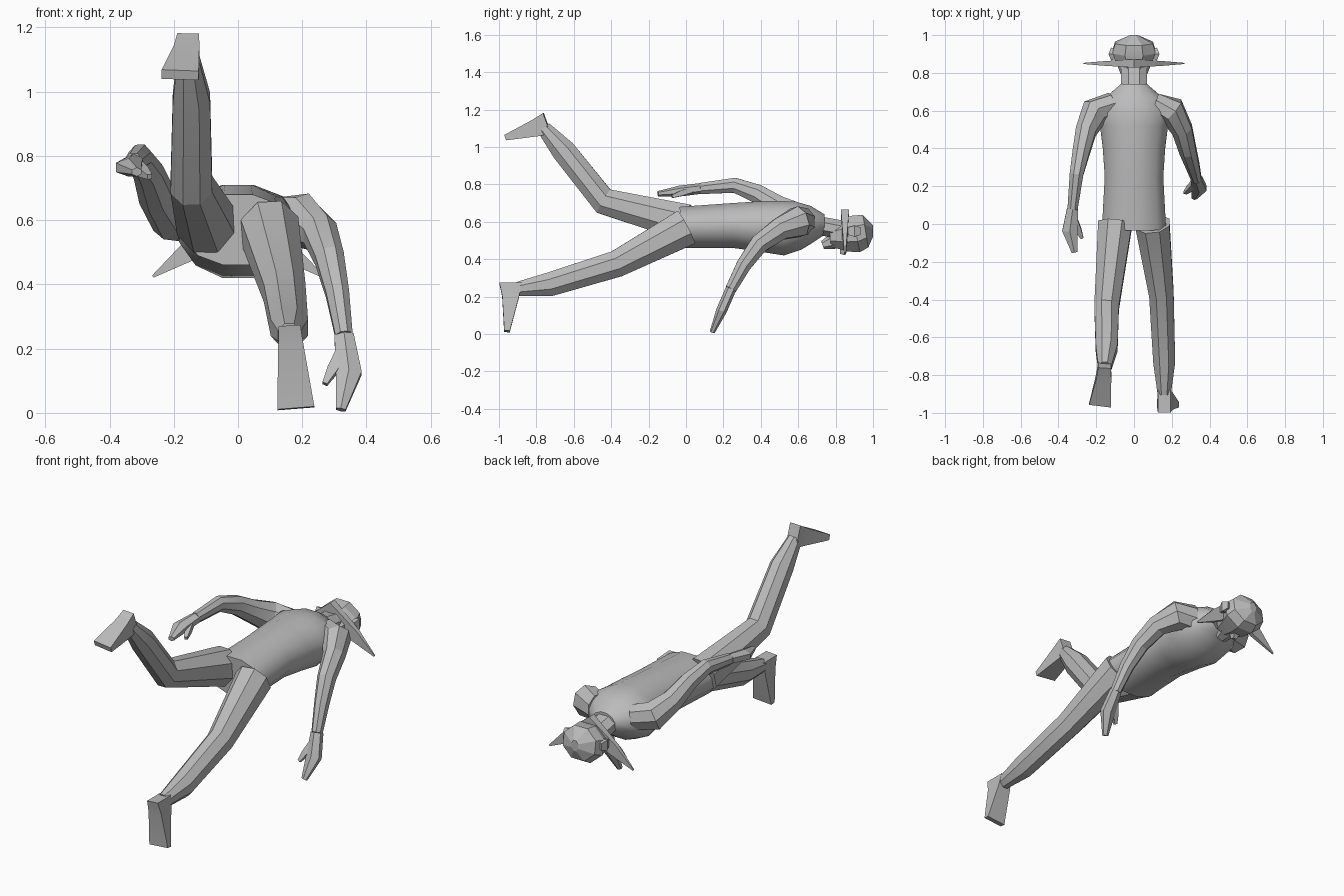
import bpy, bmesh, math
from mathutils import Vector

if "Cube" in bpy.data.objects:
    bpy.data.objects.remove(bpy.data.objects["Cube"])

grey = bpy.data.materials.new("plain grey")
grey.use_nodes = True
grey.diffuse_color = (.5, .5, .5, 1)
grey.node_tree.nodes["Principled BSDF"].inputs["Base Color"].default_value = grey.diffuse_color

ACROSS = Vector((1, 0, 0))
ALONG = Vector((0, 1, 0))


def ring_around(centre, tangent, hint, width, depth, sides):
    """Points of one flat-sided ring standing square to the tangent."""
    across = (hint - tangent * hint.dot(tangent)).normalized()
    deep = tangent.cross(across)
    grow = 1 / math.cos(math.pi / sides)
    angles = [math.tau * (k + .5) / sides for k in range(sides)]
    return [centre + grow * (across * math.cos(a) * width + deep * math.sin(a) * depth)
            for a in angles]


def loft(name, path, widths, depths, sides=8, hint=ACROSS, smooth_angle=15):
    """Skin a closed tube along a path of points with given half widths and depths."""
    path = [Vector(point) for point in path]
    before, after = path[:1] + path[:-1], path[1:] + path[-1:]
    bm = bmesh.new()
    loops = []
    for centre, back, ahead, width, depth in zip(path, before, after, widths, depths):
        tangent = (ahead - back).normalized()
        points = ring_around(centre, tangent, hint, width, depth, sides)
        loops.append([bm.verts.new(point) for point in points])
    for lower, upper in zip(loops, loops[1:]):
        for k in range(sides):
            following = (k + 1) % sides
            bm.faces.new((lower[k], lower[following], upper[following], upper[k]))
    for cap in (loops[0], loops[-1]):
        bm.faces.new(cap)
    bmesh.ops.recalc_face_normals(bm, faces=bm.faces)
    mesh = bpy.data.meshes.new(name)
    bm.to_mesh(mesh)
    bm.free()
    mesh.materials.append(grey)
    part = bpy.data.objects.new(name, mesh)
    bpy.context.collection.objects.link(part)
    bpy.ops.object.select_all(action="DESELECT")
    part.select_set(True)
    bpy.context.view_layer.objects.active = part
    bpy.ops.object.shade_smooth_by_angle(angle=math.radians(smooth_angle))


def scaled(values, factor):
    return [value * factor for value in values]


def arm(side, shoulder, deltoid, elbow, forearm, wrist, fingertip, thumb_tip):
    """Arm, flat hand and thumb posed by their joints."""
    wrist, fingertip, thumb_tip = Vector(wrist), Vector(fingertip), Vector(thumb_tip)
    root = Vector((math.copysign(.11, wrist.x), .63, .6))
    thickness = (.07, .08, .06, .05, .04, .03)
    loft(side + "_arm", (root, shoulder, deltoid, elbow, forearm, wrist),
         scaled(thickness, .9), thickness)
    knuckles = wrist.lerp(fingertip, .5)
    knuckles.x += math.copysign(.02, wrist.x)
    loft(side + "_hand", (wrist, knuckles, fingertip),
         (.03, .04, .015), (.025, .025, .012), sides=6)
    thumb_root = wrist.lerp(fingertip, .2)
    loft(side + "_thumb", (thumb_root, thumb_root.lerp(thumb_tip, .6), thumb_tip),
         (.02, .016, .008), (.016, .014, .008), sides=4)


def leg(side, hip, knee, cuff, ankle, heel, instep, toe):
    """Trouser leg with a narrow ankle, and a wedge foot."""
    widths = (.09, .065, .058, .035)
    loft(side + "_leg", (hip, knee, cuff, ankle), widths, scaled(widths, 1.1))
    loft(side + "_foot", (heel, instep, toe), (.034, .04, .058), (.06, .045, .015), sides=4)


# Torso lying face down, and the neck
loft("torso",
     [(0, y, z) for y, z in ((-.03, .57), (.25, .58), (.4, .575), (.52, .565), (.6, .58),
                             (.67, .585), (.74, .585))],
     (.17, .155, .165, .18, .19, .15, .07),
     (.11, .12, .135, .145, .13, .1, .055), sides=12, smooth_angle=40)
loft("neck", ((0, .68, .585), (0, .84, .555)), (.07, .07), (.05, .05))

# Head, nose, chin and ears
loft("head",
     [(0, y, z) for y, z in ((.77, .52), (.86, .53), (.91, .535), (.96, .55), (1, .55))],
     (.06, .095, .115, .1, .02), (.055, .09, .1, .088, .03))
loft("nose", ((0, .85, .47), (0, .835, .425)), (.025, .01), (.03, .012), sides=4)
loft("chin", ((0, .8, .5), (0, .73, .475)), (.05, .03), (.04, .02), sides=6)
for side, sign in (("left", 1), ("right", -1)):
    loft(side + "_ear", [(sign * x, y, .55) for x, y in ((.11, .87), (.12, .9), (.11, .93))],
         (.012, .015, .012), (.02, .03, .02), sides=4)

# Drooping crescent hat brim
loft("hat_brim",
     [(x, .85, .61 - abs(x) * .7) for x in (-.265, -.14, 0, .14, .265)],
     (.003, .012, .022, .012, .003), (.004, .035, .055, .035, .004), sides=4, hint=ALONG)

# Left arm reaches down, right arm sweeps back
arm("left", shoulder=(.2, .6, .6), deltoid=(.255, .5, .56), elbow=(.285, .39, .48),
    forearm=(.31, .31, .37), wrist=(.33, .24, .24), fingertip=(.32, .14, .01),
    thumb_tip=(.27, .165, .09))
arm("right", shoulder=(-.21, .59, .62), deltoid=(-.255, .49, .68), elbow=(-.28, .38, .75),
    forearm=(-.305, .26, .795), wrist=(-.325, .08, .778), fingertip=(-.315, -.15, .75),
    thumb_tip=(-.275, -.075, .735))

# Left leg stretches low, right leg kicks up
leg("left", hip=(.098, 0, .57), knee=(.145, -.37, .375), cuff=(.16, -.73, .265),
    ankle=(.16, -.9, .24), heel=(.16, -.938, .272), instep=(.165, -.938, .2),
    toe=(.18, -.957, .014))
leg("right", hip=(-.1, 0, .595), knee=(-.145, -.44, .71), cuff=(-.145, -.655, .98),
    ankle=(-.155, -.76, 1.1), heel=(-.155, -.742, 1.125), instep=(-.16, -.81, 1.1),
    toe=(-.18, -.96, 1.052))
